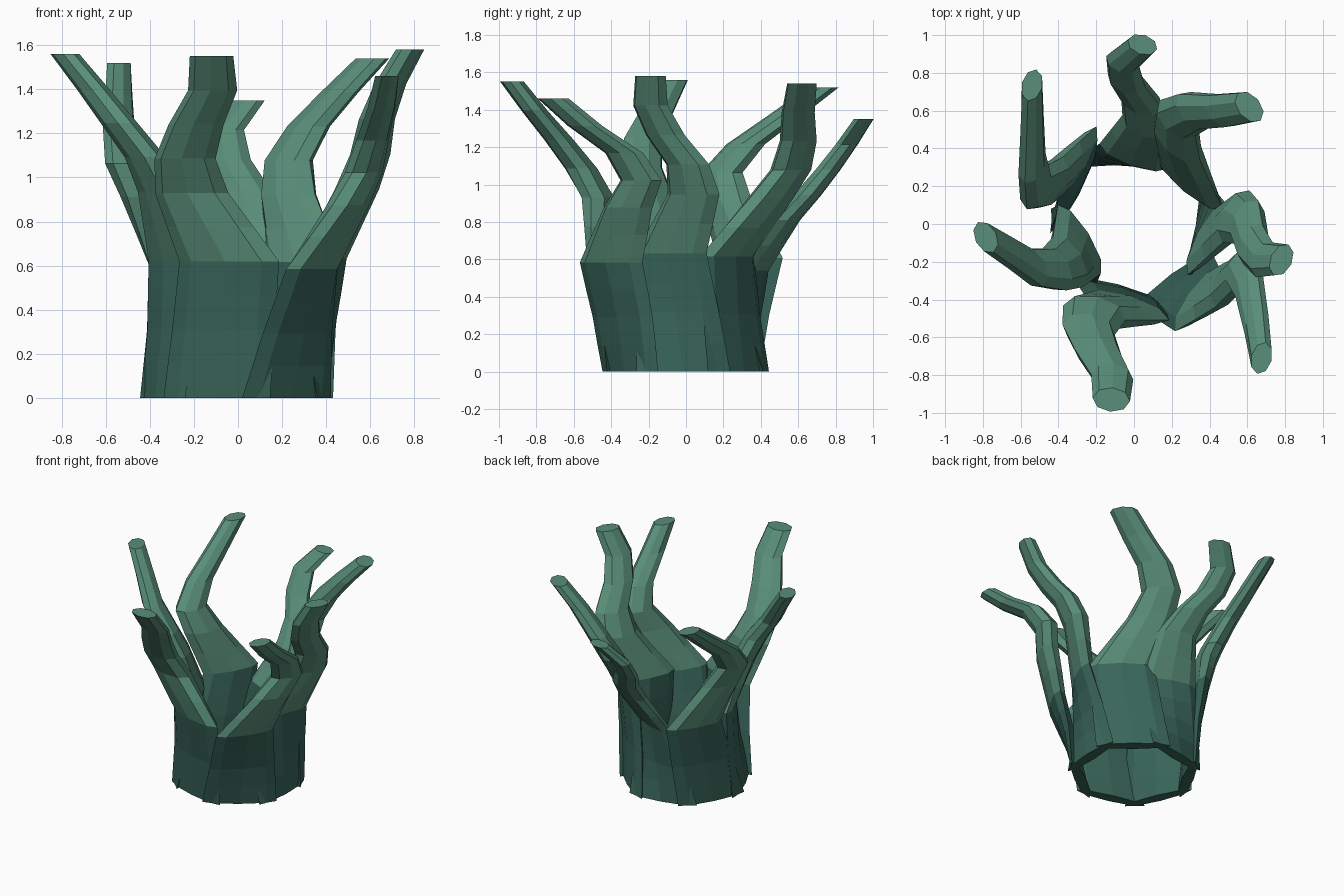
import bpy, bmesh, math

if "Cube" in bpy.data.objects:
    bpy.data.objects.remove(bpy.data.objects["Cube"])


def material(name, rgb):
    m = bpy.data.materials.new(name)
    m.diffuse_color = (*rgb, 1)
    m.use_nodes = True
    m.node_tree.nodes["Principled BSDF"].inputs["Base Color"].default_value = m.diffuse_color
    return m


upper = material("frond_green", (0.10, 0.27, 0.19))
lower = material("root_green", (0.04, 0.13, 0.10))

SIDES = 8
LEVELS = [0, .2, .4, .6, .7, .8, .9, 1]              # fraction of frond height
HALF_LEN = [.25, .23, .215, .155, .128, .115, .102, .09]
HALF_WID = [.04, .047, .058, .08, .08, .072, .064, .058]

# height, section angle at the colour break, angle at the tip, size, centres at levels .4 to 1
FRONDS = [
    (1.55, -17, -5, 1.1, [(-.04, -.44), (-.21, -.47), (-.24, -.56), (-.19, -.68), (-.115, -.81), (-.12, -.93)]),
    (1.46, 55, 75, .95, [(.335, -.40), (.50, -.31), (.57, -.24), (.61, -.33), (.65, -.54), (.675, -.71)]),
    (1.58, 62, 65, 1.0, [(.385, -.08), (.54, .04), (.60, .01), (.63, -.11), (.69, -.19), (.78, -.19)]),
    (1.54, -40, -50, 1.05, [(.30, .22), (.23, .45), (.23, .56), (.32, .60), (.46, .60), (.61, .62)]),
    (1.35, -20, -18, .9, [(.0, .36), (.07, .53), (.04, .65), (-.04, .76), (-.06, .86), (.045, .95)]),
    (1.52, 60, 75, .95, [(-.30, .34), (-.44, .22), (-.52, .19), (-.54, .32), (-.54, .53), (-.54, .735)]),
    (1.56, -58, -63, 1.0, [(-.29, -.08), (-.35, -.20), (-.42, -.24), (-.54, -.23), (-.66, -.15), (-.785, -.07)]),
]


def interp(values, f):
    for i in range(len(LEVELS) - 1):
        if f <= LEVELS[i + 1] + 1e-6:
            t = (f - LEVELS[i]) / (LEVELS[i + 1] - LEVELS[i])
            return values[i] + (values[i + 1] - values[i]) * t


def frond(index, height, mid_angle, tip_angle, size, path):
    # roots sit evenly round a ring, flattened along it
    az = math.radians(-105 + index * 360 / 7)
    root = (.37 * math.cos(az), .37 * math.sin(az))
    root_angle = (math.degrees(az) + 180) % 180 - 90
    low = tuple((r + p) / 2 * .97 for r, p in zip(root, path[0]))
    centres = [root, low] + path
    bm = bmesh.new()
    rings = []
    for k in range(11):
        f = k / 10
        cx = interp([c[0] for c in centres], f)
        cy = interp([c[1] for c in centres], f)
        s = 1 + (size - 1) * min(1, f / .4)
        a, b = interp(HALF_LEN, f) * s, interp(HALF_WID, f) * s
        if f < .4:
            ang = root_angle + (mid_angle - root_angle) * f / .4
        else:
            ang = mid_angle + (tip_angle - mid_angle) * (f - .4) / .6
        c, sn = math.cos(math.radians(ang)), math.sin(math.radians(ang))
        ring = []
        for j in range(SIDES):
            t = 2 * math.pi * j / SIDES
            u, v = a * math.cos(t), b * math.sin(t)
            ring.append(bm.verts.new((cx + u * c - v * sn, cy + u * sn + v * c, f * height)))
        rings.append(ring)
    for k in range(10):
        for j in range(SIDES):
            n = (j + 1) % SIDES
            face = bm.faces.new((rings[k][j], rings[k][n], rings[k + 1][n], rings[k + 1][j]))
            face.material_index = 1 if k < 4 else 0
    bm.faces.new(rings[0][::-1]).material_index = 1
    bm.faces.new(rings[-1])
    bmesh.ops.recalc_face_normals(bm, faces=bm.faces)
    me = bpy.data.meshes.new("frond_%d" % (index + 1))
    bm.to_mesh(me)
    bm.free()
    me.materials.append(upper)
    me.materials.append(lower)
    bpy.context.collection.objects.link(bpy.data.objects.new(me.name, me))


for i, spec in enumerate(FRONDS):
    frond(i, *spec)
